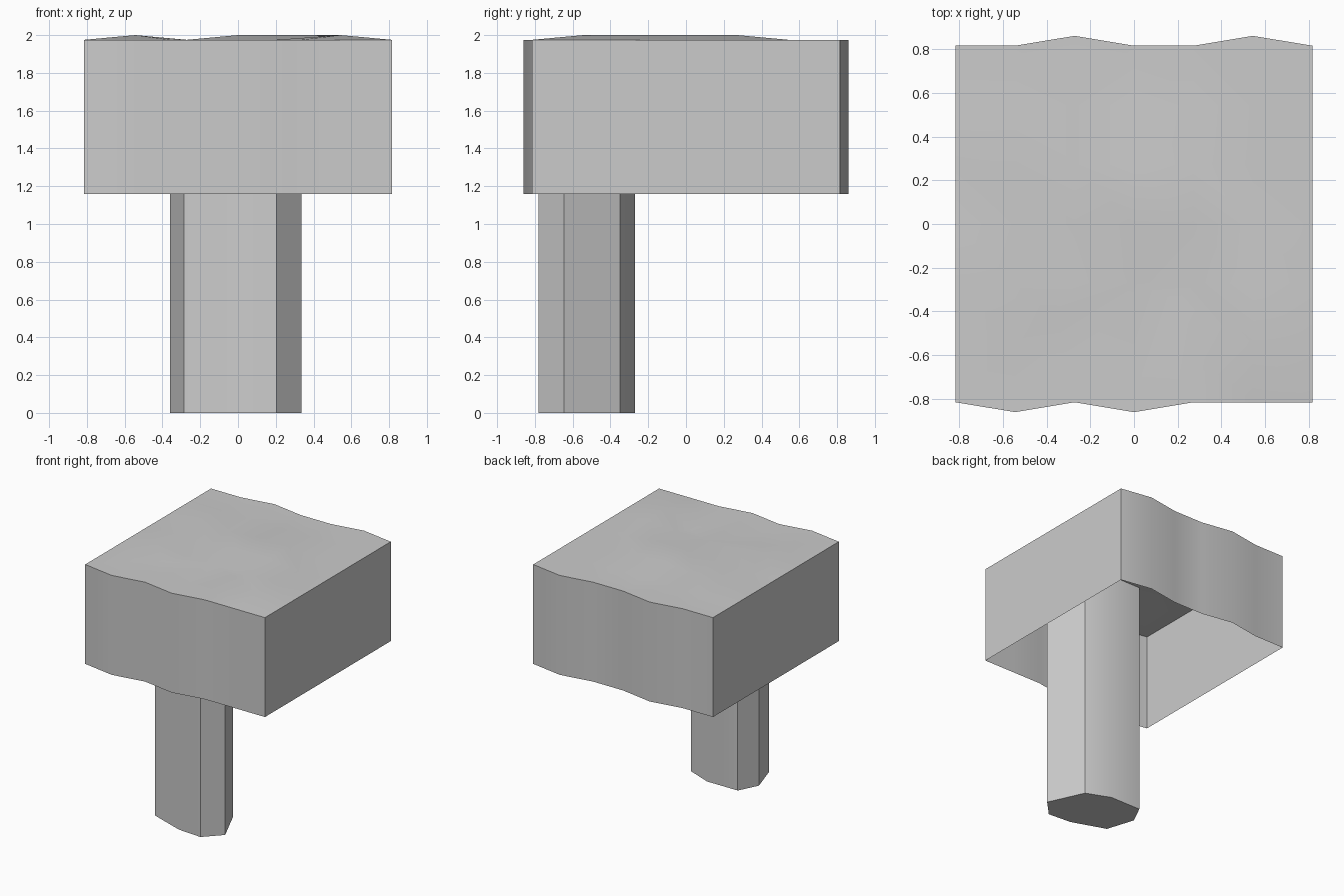
import bpy
from mathutils import Vector
from mathutils.geometry import delaunay_2d_cdt

if "Cube" in bpy.data.objects:
    bpy.data.objects.remove(bpy.data.objects["Cube"])

STEP = 1.63 / 6
BASE, RIM = 1.16, 1.975
HOLE = [(-.28, -.27), (0, -.27), (.2, -.35), (.335, -.645),
        (.205, -.78), (0, -.765), (-.285, -.665), (-.36, -.43)]
BACK_BULGE = {2, 5}      # grid columns pushed out at the back edge
FRONT_BULGE = {1, 3}     # grid columns pushed out at the front edge
BUMPS = {(1, 2), (1, 4), (3, 3), (3, 4), (4, 3), (4, 4), (5, 1), (5, 2)}


def make_object(name, verts, faces):
    mesh = bpy.data.meshes.new(name)
    mesh.from_pydata(verts, [], faces)
    mesh.update()
    obj = bpy.data.objects.new(name, mesh)
    bpy.context.collection.objects.link(obj)
    bpy.ops.object.select_all(action='DESELECT')
    obj.select_set(True)
    bpy.context.view_layer.objects.active = obj
    bpy.ops.object.shade_smooth_by_angle(angle=0.52)
    return obj


def grid_point(i, j):
    x, y, z = (i - 3) * STEP, (j - 3) * STEP, RIM
    if j == 6 and i in BACK_BULGE:
        y += .045
    if j == 0 and i in FRONT_BULGE:
        y -= .045
    if (i, j) in BUMPS:
        z = 2.0
    return x, y, z


# Block: gently uneven top sheet with a hole, plus skirt walls, open underneath
border = ([(i, 0) for i in range(6)] + [(6, j) for j in range(6)]
          + [(i, 6) for i in range(6, 0, -1)] + [(0, j) for j in range(6, 0, -1)])
inside_hole = {(2, 1), (3, 1), (4, 1), (2, 2), (3, 2)}
interior = [(i, j) for i in range(1, 6) for j in range(1, 6) if (i, j) not in inside_hole]
verts = [grid_point(*c) for c in border + interior] + [(x, y, RIM) for x, y in HOLE]
n, m, h0 = len(border), len(HOLE), len(border) + len(interior)
edges = [(k, (k + 1) % n) for k in range(n)]
edges += [(h0 + k, h0 + (k + 1) % m) for k in range(m)]
out = delaunay_2d_cdt([Vector(v[:2]) for v in verts], edges, [], 4, 1e-5)
faces = [[out[3][v][0] for v in f] for f in out[2]]
low = len(verts)
verts += [(x, y, BASE) for x, y, z in verts[:n]]
for a, b in edges[:n]:
    faces.append((b, a, low + a, low + b))
make_object("ground_block", verts, faces)

# Shaft: hollow eight-sided tube hanging from the hole, closed at the bottom
tube = [(x, y, z) for z in (0, RIM) for x, y in HOLE]
sides = [(k, (k + 1) % m, m + (k + 1) % m, m + k) for k in range(m)]
make_object("pit_shaft", tube, sides + [tuple(reversed(range(m)))])
